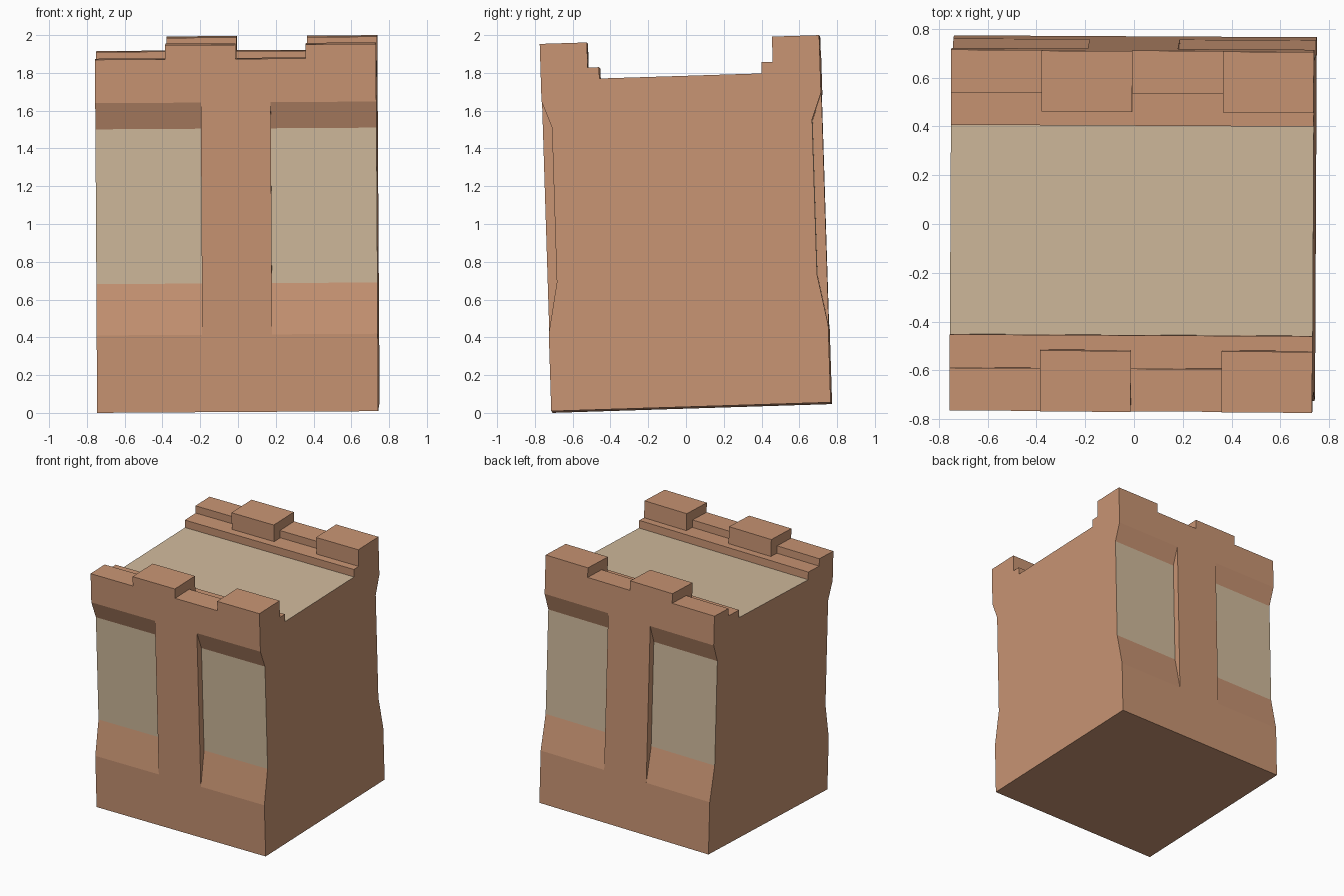
import bpy, bmesh, math
from mathutils import Matrix

if "Cube" in bpy.data.objects:
    bpy.data.objects.remove(bpy.data.objects["Cube"])


def material(name, rgb):
    m = bpy.data.materials.new(name)
    m.diffuse_color = (*rgb, 1)
    m.use_nodes = True
    m.node_tree.nodes["Principled BSDF"].inputs["Base Color"].default_value = m.diffuse_color
    return m


clay = material("clay brown", (0.578, 0.296, 0.171))
sand = material("pale sand", (0.631, 0.491, 0.332))

# The whole tower leans slightly
LEAN = (Matrix.Translation((0.002, 0.03, 0.028))
        @ Matrix.Rotation(math.radians(-0.3), 4, 'Z')
        @ Matrix.Rotation(math.radians(-0.35), 4, 'Y')
        @ Matrix.Rotation(math.radians(1.8), 4, 'X'))
W, D = 0.744, 0.74          # half width, half depth
PILLAR = 0.185              # half width of the centre pillar
LEDGE = 1.812               # height of the ledge inside the walls


def finish(bm, name):
    bmesh.ops.remove_doubles(bm, verts=bm.verts, dist=1e-5)
    bmesh.ops.recalc_face_normals(bm, faces=bm.faces)
    bm.transform(LEAN)
    me = bpy.data.meshes.new(name)
    bm.to_mesh(me)
    bm.free()
    me.materials.append(clay)
    me.materials.append(sand)
    ob = bpy.data.objects.new(name, me)
    bpy.context.collection.objects.link(ob)


def profile(inset):
    front = [(-D, 0), (-D, 0.41), (-D + inset, 0.68), (-D + inset, 1.50),
             (-D, 1.64), (-D, LEDGE), (-0.43, LEDGE), (-0.43, 1.752)]
    return front + [(-y, z) for y, z in reversed(front)]


# Tower body: recessed slice, pillar slice, recessed slice
bm = bmesh.new()
slices = [(-W, -PILLAR, 0.051), (-PILLAR, PILLAR, 0), (PILLAR, W, 0.051)]
for x0, x1, inset in slices:
    pts = profile(inset)
    a = [bm.verts.new((x0, y, z)) for y, z in pts]
    b = [bm.verts.new((x1, y, z)) for y, z in pts]
    n = len(pts)
    for i in range(n):
        j = (i + 1) % n
        f = bm.faces.new((a[i], a[j], b[j], b[i]))
        # sand floor, and sand panels in the recesses
        f.material_index = int(i == 7 or (inset > 0 and i in (2, 12)))
    if x0 == -W:
        bm.faces.new(a)
    if x1 == W:
        bm.faces.new(b)

# Pillar sides closing the recesses
outer, inner = profile(0.051), profile(0)
for x in (-PILLAR, PILLAR):
    for k in (1, 11):
        loop = inner[k:k + 4] + [outer[k + 2], outer[k + 1]]
        bm.faces.new([bm.verts.new((x, y, z)) for y, z in loop])
finish(bm, "tower_body")

# Battlements: low and high blocks alternate along both walls
for side, label in ((-1, "front"), (1, "back")):
    bm = bmesh.new()
    step = W / 2
    for i in range(4):
        depth, top = ((0.175, 1.87), (0.25, 1.945))[i % 2]
        x0 = -W + i * step
        box = bmesh.ops.create_cube(bm, size=1)["verts"]
        for v in box:
            v.co.x = x0 + (v.co.x + 0.5) * step
            v.co.y = side * (D - (v.co.y + 0.5) * depth)
            v.co.z = LEDGE + (v.co.z + 0.5) * (top - LEDGE)
        # open underside where the block rests on the wall
        under = [f for f in bm.faces
                 if all(abs(v.co.z - LEDGE) < 1e-4 for v in f.verts)]
        bmesh.ops.delete(bm, geom=under, context='FACES_ONLY')
        faces = {f for v in box for f in v.link_faces}
        bmesh.ops.recalc_face_normals(bm, faces=list(faces))
    bm.transform(LEAN)
    me = bpy.data.meshes.new(label + "_battlements")
    bm.to_mesh(me)
    bm.free()
    me.materials.append(clay)
    ob = bpy.data.objects.new(label + "_battlements", me)
    bpy.context.collection.objects.link(ob)
